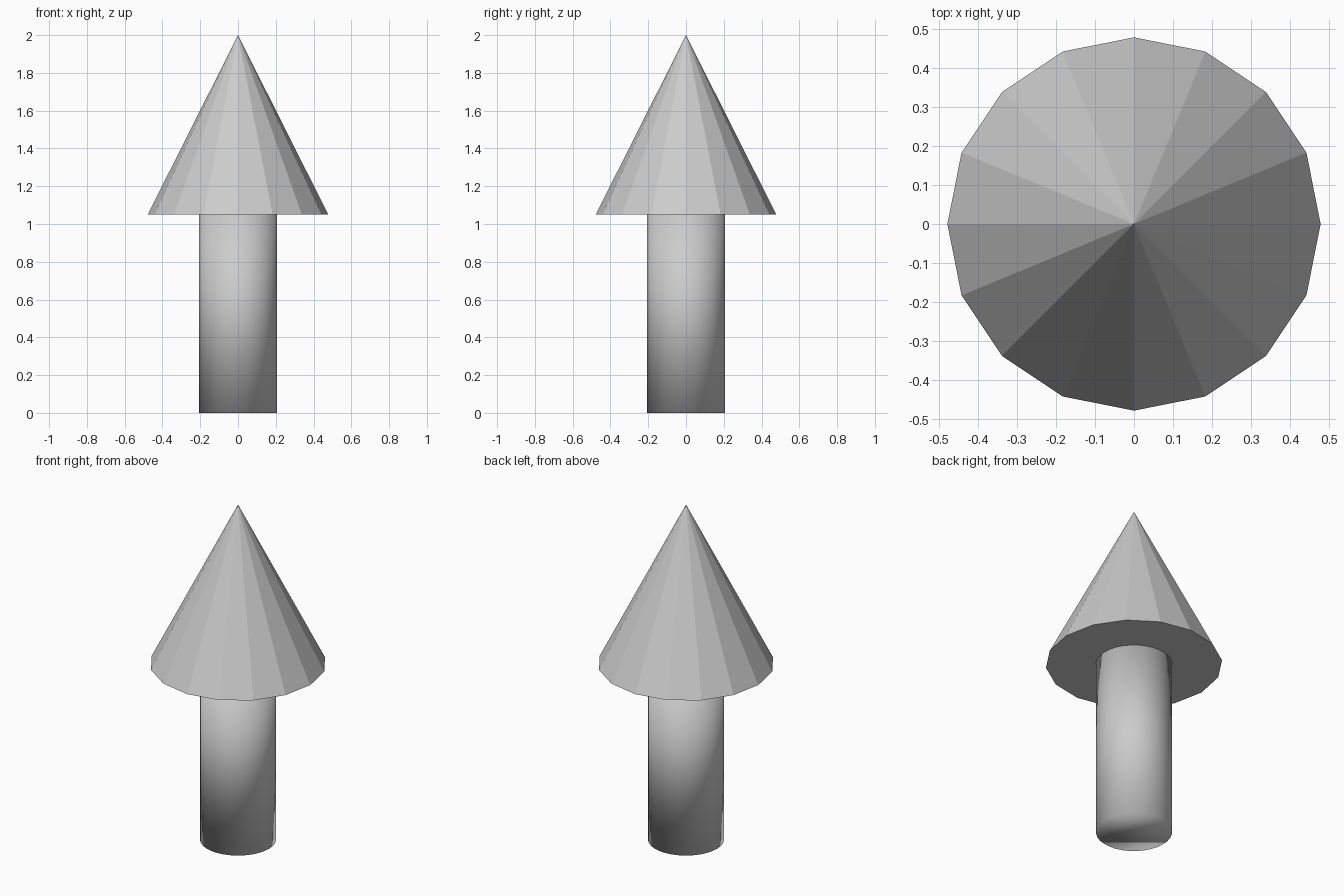
import bpy
import math

if "Cube" in bpy.data.objects:
    bpy.data.objects.remove(bpy.data.objects["Cube"])

RIM_Z = 1.05   # underside of the arrow head
TOP_Z = 2.0

# Smooth round shaft (caps share the smooth shading)
bpy.ops.mesh.primitive_cylinder_add(vertices=32, radius=0.206, depth=RIM_Z,
                                    location=(0, 0, RIM_Z / 2))
shaft = bpy.context.object
shaft.name = "shaft"
bpy.ops.object.shade_smooth()

# Flat-faced 16-sided cone head, corners on the x and y axes
bpy.ops.mesh.primitive_cone_add(vertices=16, radius1=0.478, radius2=0,
                                depth=TOP_Z - RIM_Z,
                                location=(0, 0, (TOP_Z + RIM_Z) / 2))
head = bpy.context.object
head.name = "cone_head"
bpy.ops.object.shade_flat()
